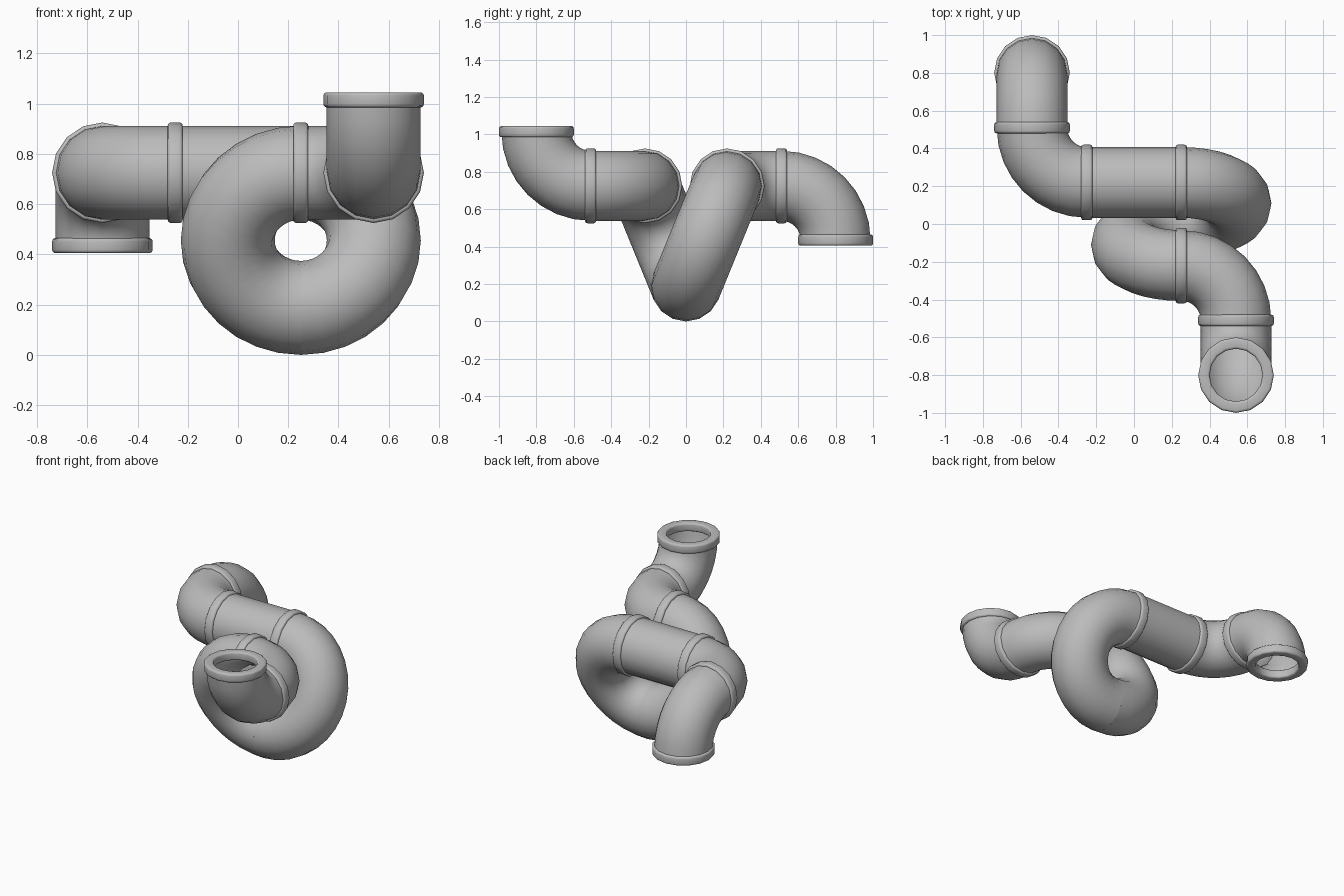
import bpy
import bmesh
from math import pi, cos, sin
from mathutils import Vector as V

cube = bpy.data.objects.get("Cube")
if cube:
    bpy.data.objects.remove(cube, do_unlink=True)

PIPE, BEND, SIDES, STEPS = 0.187, 0.29, 16, 8
X, Y, Z = V((1, 0, 0)), V((0, 1, 0)), V((0, 0, 1))

grey = bpy.data.materials.new("pipe grey")
grey.use_nodes = True
grey.diffuse_color = (0.5, 0.5, 0.5, 1)
grey.node_tree.nodes["Principled BSDF"].inputs["Base Color"].default_value = grey.diffuse_color


def finish(bm, name):
    bmesh.ops.remove_doubles(bm, verts=bm.verts, dist=0.0001)
    bmesh.ops.recalc_face_normals(bm, faces=bm.faces)
    for f in bm.faces:
        f.smooth = True
    mesh = bpy.data.meshes.new(name)
    bm.to_mesh(mesh)
    bm.free()
    mesh.materials.append(grey)
    ob = bpy.data.objects.new(name, mesh)
    bpy.context.collection.objects.link(ob)
    return ob


def closed_loop(bm, points):
    vs = [bm.verts.new(p) for p in points]
    return vs + [bm.edges.new((a, b)) for a, b in zip(vs, vs[1:] + vs[:1])]


def section(bm, at, u, n):
    angles = [2 * pi * i / SIDES for i in range(SIDES)]
    return closed_loop(bm, [at + PIPE * (cos(a) * u + sin(a) * n) for a in angles])


def bend(name, start, centre, heading, angle):
    """Sweep the pipe section from start around centre, setting off along heading."""
    bm = bmesh.new()
    u = (start - centre).normalized()
    n = u.cross(heading)
    bmesh.ops.spin(bm, geom=section(bm, start, u, n), cent=centre, axis=n,
                   angle=angle, steps=round(STEPS * angle / (pi / 2)))
    finish(bm, name)


def straight(name, start, end):
    bm = bmesh.new()
    ring = section(bm, start, Y, Z)
    out = bmesh.ops.extrude_edge_only(bm, edges=ring[SIDES:])
    moved = [g for g in out["geom"] if isinstance(g, bmesh.types.BMVert)]
    bmesh.ops.translate(bm, verts=moved, vec=end - start)
    finish(bm, name)


def collar(name, at, axis):
    """Thick ring with rounded rims, revolved around the pipe axis."""
    bm = bmesh.new()
    side = V((axis.y, axis.z, axis.x))
    profile = [(0.14, -0.03), (0.2, -0.03), (0.2, 0.03), (0.14, 0.03)]
    geom = closed_loop(bm, [at + side * r + axis * h for r, h in profile])
    bmesh.ops.spin(bm, geom=geom, cent=at, axis=axis, angle=2 * pi, steps=SIDES)
    ob = finish(bm, name)
    mod = ob.modifiers.new("rounded rim", "BEVEL")
    mod.width, mod.segments = 0.013, 3
    mod.limit_method, mod.angle_limit = "ANGLE", pi / 3


# Joints along the pipe run, from the back outlet to the front outlet
back_far = V((-0.25, 0.22, 0.725))
back_near = V((0.25, 0.22, 0.725))
loop_bottom = V((0.25, 0, PIPE))
front_near = V((0.25, -0.22, 0.725))
back_turn = back_far + BEND * (Y - X)
back_end = back_turn + BEND * (Y - Z)
front_turn = front_near + BEND * (X - Y)
front_end = front_turn + BEND * (Z - Y)

# Pipe sections
straight("straight_pipe", back_far, back_near)
bend("loop_back_half", back_near, (back_near + loop_bottom) / 2, X, pi)
bend("loop_front_half", loop_bottom, (loop_bottom + front_near) / 2, -X, pi)
bend("front_elbow", front_near, front_near - BEND * Y, X, pi / 2)
bend("front_outlet_elbow", front_turn, front_turn + BEND * Z, -Y, pi / 2)
bend("back_elbow", back_far, back_far + BEND * Y, -X, pi / 2)
bend("back_outlet_elbow", back_turn, back_turn - BEND * Z, Y, pi / 2)

# Collars over the joints and around both open ends
collar("back_far_collar", back_far, X)
collar("back_near_collar", back_near, X)
collar("front_near_collar", front_near, X)
collar("back_turn_collar", back_turn, Y)
collar("front_turn_collar", front_turn, Y)
collar("back_outlet_rim", back_end, Z)
collar("front_outlet_rim", front_end, Z)
